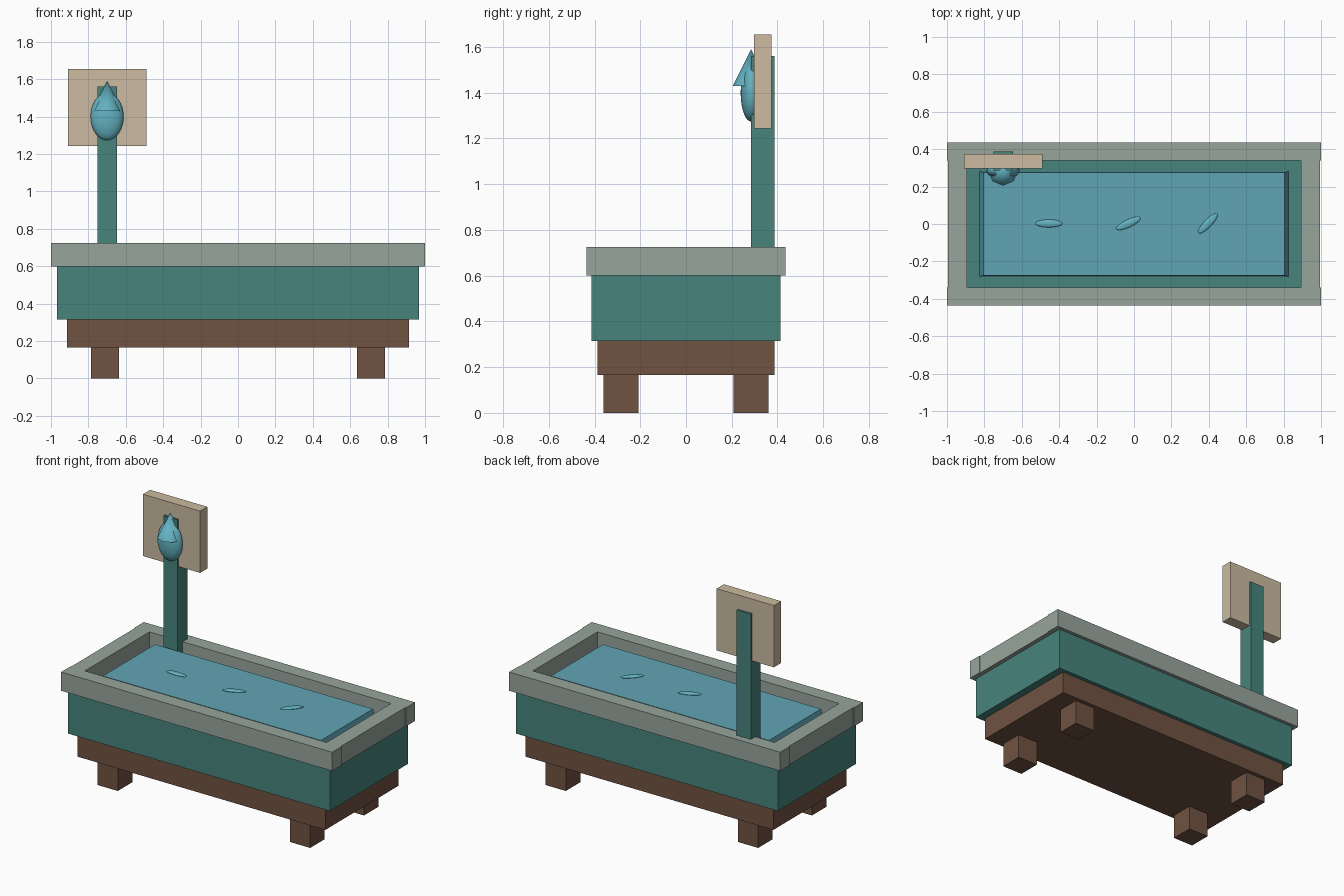
import bpy
import bmesh
import math
from mathutils import Matrix, Vector

old = bpy.data.objects.get("Cube")
if old:
    bpy.data.objects.remove(old, do_unlink=True)


def linear(c):
    c /= 255
    return c / 12.92 if c <= 0.04045 else ((c + 0.055) / 1.055) ** 2.4


def material(name, *rgb):
    colour = [linear(c) for c in rgb] + [1]
    mat = bpy.data.materials.new(name)
    mat.use_nodes = True
    mat.diffuse_color = colour
    for node in mat.node_tree.nodes:
        if node.type == "BSDF_PRINCIPLED":
            node.inputs["Base Color"].default_value = colour
    return mat


WOOD = material("brown wood", 112, 83, 65)
TEAL = material("teal paint", 71, 132, 124)
STONE = material("grey stone", 151, 165, 156)
WATER = material("water blue", 96, 165, 181)
LIGHT = material("light water blue", 100, 178, 194)
BOARD = material("tan board", 204, 187, 160)


def finish(name, bm, mat):
    mesh = bpy.data.meshes.new(name)
    bm.to_mesh(mesh)
    bm.free()
    mesh.materials.append(mat)
    obj = bpy.data.objects.new(name, mesh)
    bpy.context.collection.objects.link(obj)
    return obj


def box(name, mat, x, y, z, taper=1.0):
    """Box between (min, max) pairs, with its top scaled by taper."""
    bm = bmesh.new()
    bmesh.ops.create_cube(bm, size=1)
    centre = Vector([sum(p) / 2 for p in (x, y, z)])
    for v in bm.verts:
        if v.co.z > 0:
            v.co.x *= taper
            v.co.y *= taper
        v.co = centre + Vector([v.co[i] * (p[1] - p[0]) for i, p in enumerate((x, y, z))])
    return finish(name, bm, mat)


def ellipsoid(name, mat, centre, radii, turn=0):
    bm = bmesh.new()
    bmesh.ops.create_uvsphere(bm, u_segments=32, v_segments=16, radius=1)
    bm.transform(Matrix.Translation(centre) @ Matrix.Rotation(turn, 4, "Z")
                 @ Matrix.Diagonal((*radii, 1)))
    return smooth(finish(name, bm, mat), 40)


def smooth(obj, degrees):
    bpy.ops.object.select_all(action="DESELECT")
    obj.select_set(True)
    bpy.context.view_layer.objects.active = obj
    bpy.ops.object.shade_smooth_by_angle(angle=math.radians(degrees))
    return obj


# Wooden stand
for side, sx in (("left", 1), ("right", -1)):
    for end, sy in (("front", -1), ("back", 1)):
        box(f"{end}_{side}_leg", WOOD, sorted((sx * 0.635, sx * 0.785)),
            sorted((sy * 0.207, sy * 0.36)), (0, 0.165))
box("wooden_base", WOOD, (-0.915, 0.915), (-0.387, 0.387), (0.165, 0.315))

# Trough body and stone rim
box("trough_body", TEAL, (-0.967, 0.967), (-0.413, 0.413), (0.315, 0.6))
for end, s in (("front", -1), ("back", 1)):
    box(f"{end}_rim", STONE, (-1, 1), sorted((s * 0.34, s * 0.436)), (0.6, 0.725))
for side, s in (("left", 1), ("right", -1)):
    box(f"{side}_rim", STONE, sorted((s * 0.892, s * 0.995)), (-0.34, 0.34), (0.6, 0.725))

# Water with three ripples
box("water", WATER, (-0.825, 0.825), (-0.282, 0.282), (0.6, 0.69), taper=0.975)
for i in range(3):
    ellipsoid(f"ripple_{i + 1}", LIGHT, (-0.455 + 0.425 * i, 0.003, 0.692),
              (0.072, 0.021, 0.009), math.radians((0, 25, 46)[i]))

# Sign post and board
box("sign_post", TEAL, (-0.75, -0.646), (0.285, 0.388), (0.6, 1.56))
box("sign_board", BOARD, (-0.91, -0.488), (0.297, 0.373), (1.243, 1.655))

# Water drop emblem: rounded body and pointed tip
ellipsoid("drop_body", LIGHT, (-0.7, 0.285, 1.4), (0.088, 0.046, 0.126))
bm = bmesh.new()
bmesh.ops.create_cone(bm, cap_ends=True, segments=8, radius1=0.08, radius2=0, depth=0.16,
                      matrix=Matrix.Translation((-0.7, 0.285, 1.51)))
smooth(finish("drop_tip", bm, LIGHT), 50)
